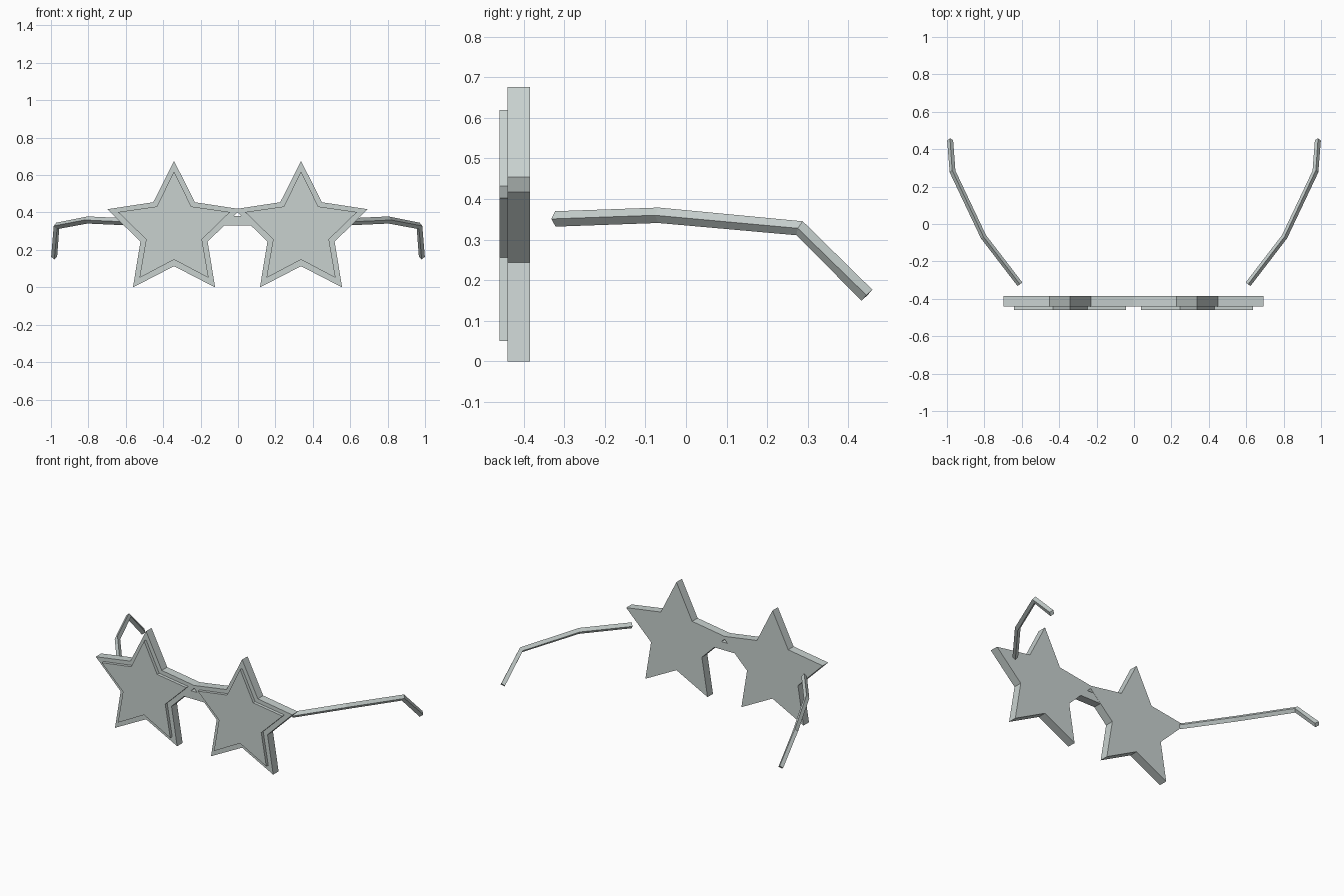
import bpy, bmesh
from math import sin, cos, pi
from mathutils import Vector

cube = bpy.data.objects.get("Cube")
if cube:
    bpy.data.objects.remove(cube, do_unlink=True)

# Single pale grey plastic
grey = bpy.data.materials.new("pale_grey")
grey.use_nodes = True
colour = (0.58, 0.64, 0.625, 1)
grey.diffuse_color = colour
grey.node_tree.nodes["Principled BSDF"].inputs["Base Color"].default_value = colour


def finish(name, bm):
    bmesh.ops.recalc_face_normals(bm, faces=bm.faces)
    mesh = bpy.data.meshes.new(name)
    bm.to_mesh(mesh)
    bm.free()
    mesh.materials.append(grey)
    obj = bpy.data.objects.new(name, mesh)
    bpy.context.collection.objects.link(obj)
    return obj


def plate(name, outline, front, back):
    """Extrude an x-z outline from front to back along y."""
    bm = bmesh.new()
    face = bm.faces.new([bm.verts.new((x, front, z)) for x, z in outline])
    ext = bmesh.ops.extrude_face_region(bm, geom=[face], use_keep_orig=True)
    moved = [g for g in ext["geom"] if isinstance(g, bmesh.types.BMVert)]
    bmesh.ops.translate(bm, verts=moved, vec=(0, back - front, 0))
    return finish(name, bm)


def star(cx, cz, outer, inner):
    points = []
    for i in range(10):
        r = inner if i % 2 else outer
        points.append((cx + r * sin(i * pi / 5), cz + r * cos(i * pi / 5)))
    return points


def bar(name, path, half_width, half_height):
    """Sweep a diamond section along a bent path."""
    bm = bmesh.new()
    rings = []
    for i, p in enumerate(path):
        before = (p - path[i - 1]).normalized() if i else Vector()
        after = (path[i + 1] - p).normalized() if i + 1 < len(path) else Vector()
        t = (before + after).normalized()
        side = t.cross(Vector((0, 0, 1))).normalized()
        up = side.cross(t)
        offsets = (up * half_height, side * half_width,
                   -up * half_height, -side * half_width)
        rings.append([bm.verts.new(p + o) for o in offsets])
    for a, b in zip(rings, rings[1:]):
        for j in range(4):
            k = (j + 1) % 4
            bm.faces.new((a[j], a[k], b[k], b[j]))
    bm.faces.new(rings[0])
    bm.faces.new(rings[-1])
    return finish(name, bm)


# Star frames with raised star lenses
for side, cx in (("right", -0.342), ("left", 0.337)):
    plate(side + "_star_frame", star(cx, 0.302, 0.374, 0.189), -0.44, -0.385)
    plate(side + "_star_lens", star(cx, 0.305, 0.315, 0.157), -0.46, -0.438)

# Nose bridge, its ends hidden inside the stars
plate("nose_bridge", [(-0.1, 0.33), (0.095, 0.33), (0.095, 0.38), (-0.1, 0.38)],
      -0.439, -0.386)

# Bent temple arms with drooping ear hooks
arm_path = [(0.61, -0.322, 0.351), (0.805, -0.068, 0.36),
            (0.97, 0.28, 0.328), (0.983, 0.446, 0.163)]
for side, s in (("right", -1), ("left", 1)):
    bar(side + "_temple_arm", [Vector((s * x, y, z)) for x, y, z in arm_path],
        0.016, 0.019)
